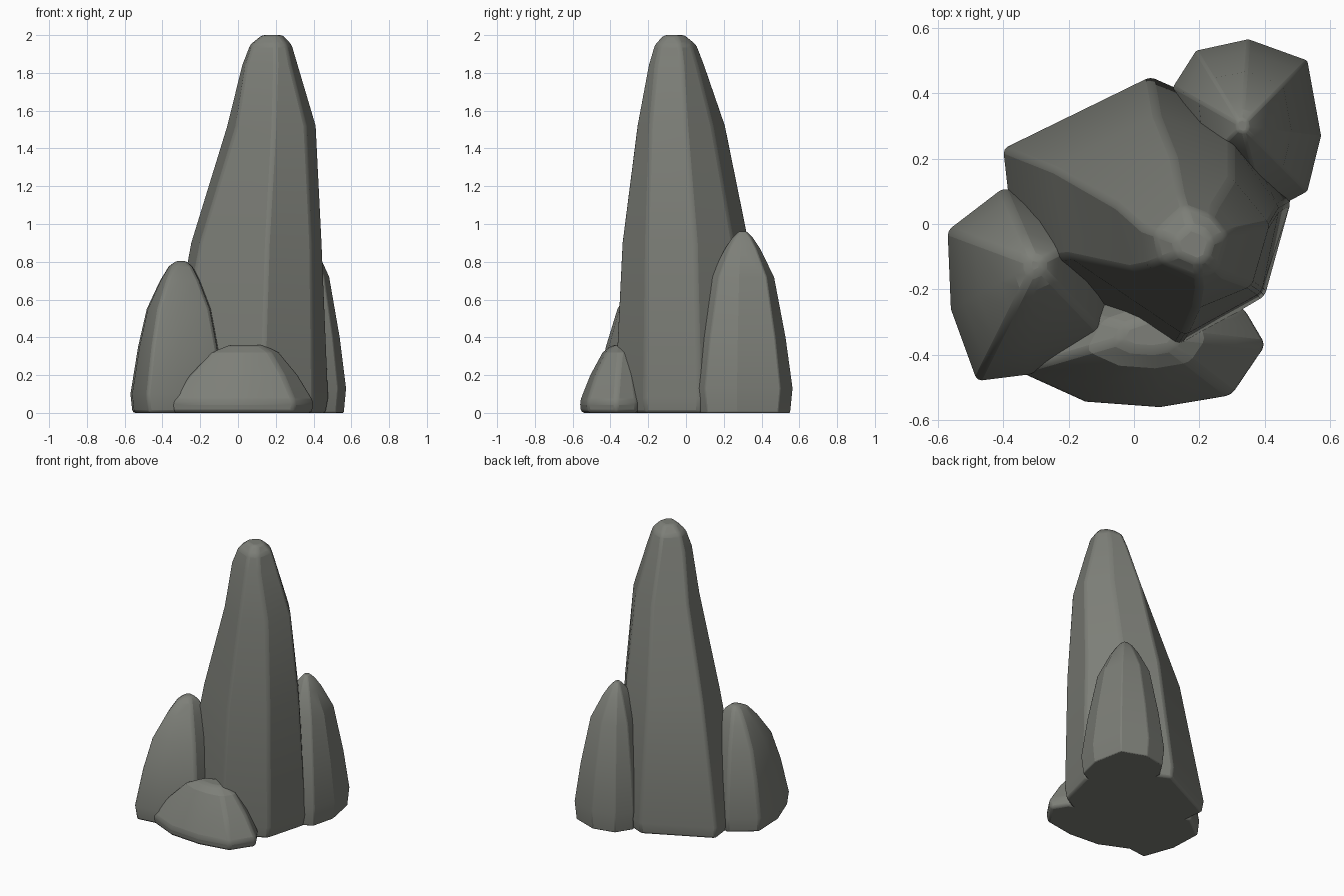
import bpy
import bmesh
import math

default = bpy.data.objects.get("Cube")
if default:
    bpy.data.objects.remove(default, do_unlink=True)

# Stone colour
stone = bpy.data.materials.new("grey stone")
stone.use_nodes = True
colour = (0.205, 0.212, 0.188, 1.0)
stone.diffuse_color = colour
shader = stone.node_tree.nodes["Principled BSDF"]
shader.inputs["Base Color"].default_value = colour
shader.inputs["Roughness"].default_value = 0.9


def add_rock(name, sections, bevel):
    """Skin a rock through (height, outline) sections, then chip its edges."""
    bm = bmesh.new()
    rings = [[bm.verts.new((x, y, z)) for x, y in outline] for z, outline in sections]
    count = len(rings[0])
    for low, high in zip(rings, rings[1:]):
        for i in range(count):
            j = (i + 1) % count
            bm.faces.new((low[i], low[j], high[j], high[i]))
    bm.faces.new(rings[0][::-1])
    bm.faces.new(rings[-1])
    bmesh.ops.recalc_face_normals(bm, faces=bm.faces)
    mesh = bpy.data.meshes.new(name)
    bm.to_mesh(mesh)
    bm.free()
    mesh.materials.append(stone)
    rock = bpy.data.objects.new(name, mesh)
    bpy.context.collection.objects.link(rock)
    chips = rock.modifiers.new("Worn edges", 'BEVEL')
    chips.width = bevel
    chips.segments = 2
    chips.limit_method = 'ANGLE'
    chips.angle_limit = math.radians(25)
    bpy.ops.object.select_all(action='DESELECT')
    rock.select_set(True)
    bpy.context.view_layer.objects.active = rock
    bpy.ops.object.shade_smooth_by_angle(angle=math.radians(22))
    return rock


def shrink(outline, centre, factor):
    """Pull an outline toward a centre point."""
    cx, cy = centre
    return [(cx + (x - cx) * factor, cy + (y - cy) * factor) for x, y in outline]


def add_boulder(name, base, peak, profile, bevel):
    """Small rock: one footprint drawn in toward its peak by a height profile."""
    add_rock(name, [(z, shrink(base, peak, f)) for z, f in profile], bevel)


# Tall leaning spire, corners running round from the left ridge
foot = [(-0.40, 0.23), (0.05, 0.45), (0.30, 0.34), (0.48, 0.07),
        (0.40, -0.22), (0.13, -0.38), (-0.36, -0.12)]
waist = [(-0.25, 0.17), (0.07, 0.335), (0.30, 0.25), (0.445, 0.05),
         (0.39, -0.21), (0.155, -0.34), (-0.20, -0.10)]
shoulder = [(-0.06, 0.06), (0.12, 0.21), (0.30, 0.14), (0.415, 0.0),
            (0.36, -0.19), (0.19, -0.26), (-0.01, -0.14)]
neck = [(0.02, -0.01), (0.14, 0.10), (0.25, 0.06), (0.32, -0.02),
        (0.28, -0.16), (0.20, -0.20), (0.04, -0.13)]
tip = (0.19, -0.07)
add_rock("main_spire", [
    (0.0, shrink(foot, (0, 0), 0.97)),
    (0.08, foot),
    (0.9, waist),
    (1.52, shoulder),
    (1.84, neck),
    (1.95, shrink(neck, tip, 0.75)),
    (2.0, shrink(neck, tip, 0.38)),
], 0.015)

# Left rock leaning on the spire
add_boulder("left_rock",
            [(-0.57, -0.02), (-0.56, -0.26), (-0.48, -0.48), (-0.32, -0.46),
             (-0.08, -0.35), (-0.06, 0.0), (-0.40, 0.11)],
            (-0.30, -0.12),
            [(0, 0.96), (0.1, 1), (0.35, 0.85), (0.55, 0.68), (0.70, 0.42),
             (0.775, 0.25), (0.805, 0.1)], 0.02)

# Back rock
add_boulder("back_rock",
            [(0.12, 0.42), (0.19, 0.53), (0.35, 0.565), (0.53, 0.50),
             (0.572, 0.27), (0.53, 0.10), (0.40, 0.03), (0.15, 0.12)],
            (0.33, 0.30),
            [(0, 0.95), (0.13, 1), (0.40, 0.86), (0.72, 0.63), (0.87, 0.35),
             (0.93, 0.2), (0.96, 0.08)], 0.02)

# Low front rock
add_boulder("front_rock",
            [(-0.36, -0.45), (-0.15, -0.545), (0.08, -0.562), (0.30, -0.525),
             (0.405, -0.37), (0.34, -0.26), (0.05, -0.15), (-0.25, -0.25)],
            (0.05, -0.33),
            [(0, 0.97), (0.06, 1), (0.2, 0.76), (0.32, 0.48), (0.36, 0.25)], 0.02)
